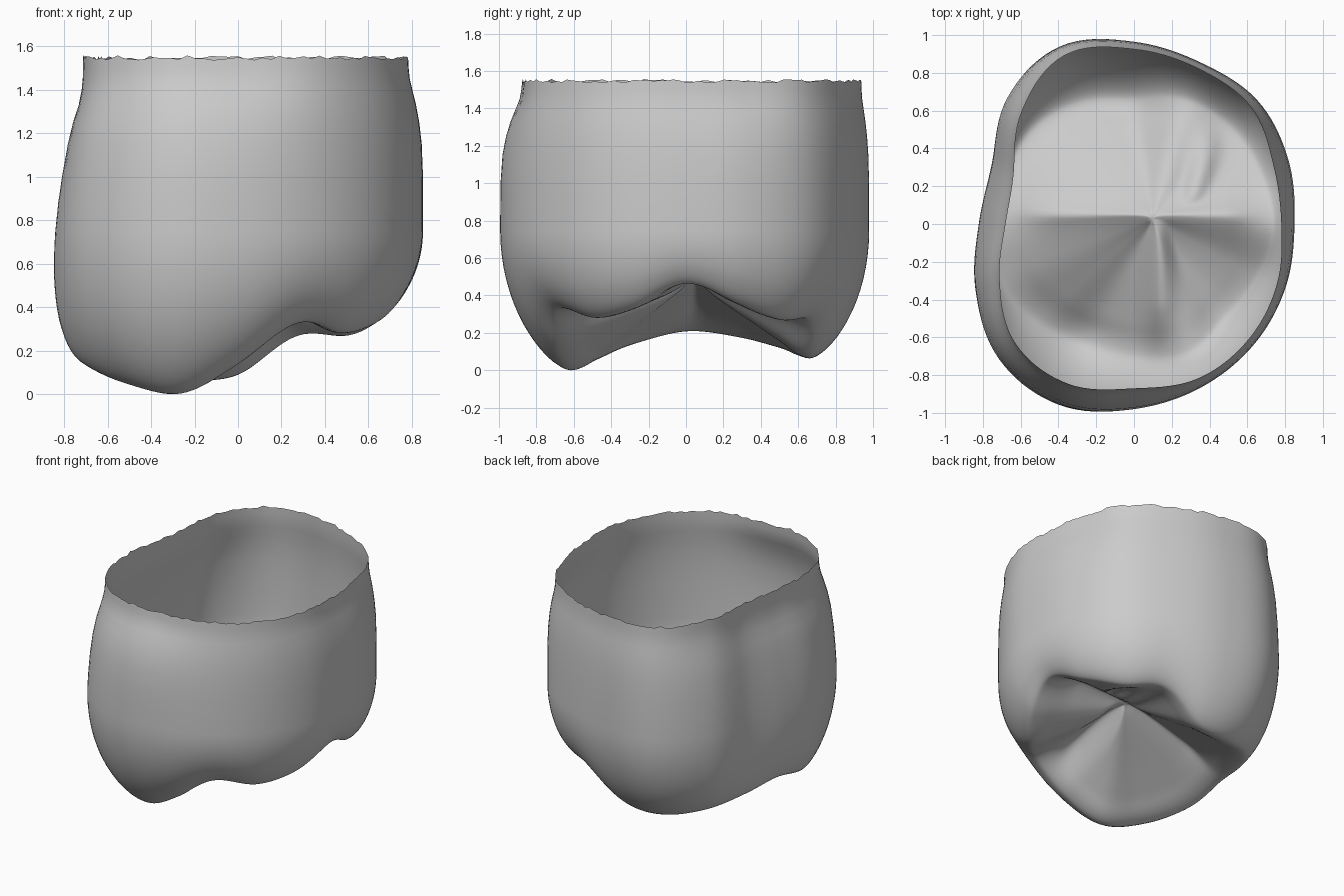
import bpy, bmesh, math, random
from mathutils import Vector

if "Cube" in bpy.data.objects:
    bpy.data.objects.remove(bpy.data.objects["Cube"])

random.seed(4)
SEG = 144

# Radii / heights every 22.5 degrees, counter-clockwise from +x
RIM = [.78, .80, .875, .89, .925, .965, .84, .69, .68, .77, .89, .915, .87, .885, .86, .82]
BELLY = [.85, .885, .925, .925, .965, 1.02, .955, .825, .83, .92, 1.02, 1.04, .98, .935, .90, .87]
CREST_R = [.73, .72, .72, .71, .66, .70, .73, .72, .72, .76, .72, .68, .69, .73, .68, .70]
CREST_Z = [.465, .36, .27, .27, .09, .07, .12, .18, .21, .14, .05, .005, .14, .33, .28, .34]

# Share of the rim-to-belly widening at each height: general walls, left wall
LEVELS = [(1.50, .04, .0), (1.45, .12, .0), (1.40, .30, .02), (1.33, .55, .10), (1.25, .76, .28),
          (1.15, .92, .45), (1.0, 1.0, .65), (.88, 1.0, .78), (.75, 1.0, .88)]


def around(table, ang):
    """Periodic Catmull-Rom lookup."""
    n = len(table)
    p = ang / math.tau * n
    i = int(math.floor(p))
    f = p - i
    a, b, c, d = (table[(i + k) % n] for k in (-1, 0, 1, 2))
    return b + .5 * f * (c - a + f * (2 * a - 5 * b + 4 * c - d + f * (3 * (b - c) + d - a)))


def bump(v, w):
    return math.exp(-(v / w) ** 2)


def grooves(x, y):
    """Fissures of the chewing surface, as an upward offset."""
    main = math.exp(-abs(y - .05) / .10) * .08
    front = bump(x - .13, .07) * .07 * (1 if y < 0 else bump(y, .1))
    back = bump(x - .33 - .3 * (y - .2), .07) * .06 * (1 if y > .15 else bump(y - .15, .1))
    return max(main, front, back)


bm = bmesh.new()
rings = []


def add_ring(fn):
    rings.append([bm.verts.new(fn(k, math.tau * k / SEG)) for k in range(SEG)])


def polar(r, a, z):
    return Vector((r * math.cos(a), r * math.sin(a), z))


# Ragged cut rim
jag = [1.545 + .007 * ((k * 3) % 7) / 7 + random.uniform(-.01, .007) for k in range(SEG)]
add_ring(lambda k, a: polar(around(RIM, a), a, jag[k]))

# Side walls
def left_weight(a):
    return max(0, -math.cos(a)) ** 1.5


for z, gen, left in LEVELS:
    def wall(k, a):
        w = left_weight(a)
        f = gen * (1 - w) + left * w
        return polar(around(RIM, a) + (around(BELLY, a) - around(RIM, a)) * f, a, z)
    add_ring(wall)

# Rounded shoulder from belly down to the cusp crest
for s in range(1, 17):
    t = s / 16 * math.pi / 2
    def shoulder(k, a):
        w = left_weight(a)
        rim, belly = around(RIM, a), around(BELLY, a)
        top = rim + (belly - rim) * (1 - .12 * w)
        grow = w * (belly - top) * 1.5 * math.sin(2 * t)
        rc, zc = around(CREST_R, a), around(CREST_Z, a)
        return polar(rc + (top - rc) * math.cos(t) ** 1.3 + grow, a, zc + (.75 - zc) * (1 - math.sin(t)))
    add_ring(shoulder)

# Chewing surface sinking into the central pit
pit = Vector((.1, .03, 0))
INNER = 28
for s in range(1, INNER):
    t = s / INNER
    def inner(k, a):
        zc = around(CREST_Z, a)
        p = polar(around(CREST_R, a), a, 0).lerp(pit, t)
        fade = min(1, t * 2.5)
        sink = (.42 - zc) * t ** 1.25 * (1.6 - .6 * t)
        p.z = zc + sink * min(1, .4 + t * 3) + grooves(p.x, p.y) * fade * fade * (3 - 2 * fade)
        return p
    add_ring(inner)

for up, low in zip(rings, rings[1:]):
    for k in range(SEG):
        n = (k + 1) % SEG
        bm.faces.new((up[k], low[k], low[n], up[n]))
center = bm.verts.new((pit.x, pit.y, .50))
for k in range(SEG):
    bm.faces.new((rings[-1][k], center, rings[-1][(k + 1) % SEG]))

# Soften the chewing surface slightly
soft = [v for ring in rings[18:] for v in ring] + [center]
for _ in range(3):
    bmesh.ops.smooth_vert(bm, verts=soft, factor=.4, use_axis_x=True, use_axis_y=True, use_axis_z=True)

# Rest on the ground
low = min(v.co.z for v in bm.verts)
for v in soft:
    v.co.z -= low * max(0, 1 - v.co.z / .5)

mesh = bpy.data.meshes.new("tooth_crown")
bm.to_mesh(mesh)
bm.free()
for p in mesh.polygons:
    p.use_smooth = True
bpy.context.collection.objects.link(bpy.data.objects.new("tooth_crown", mesh))
